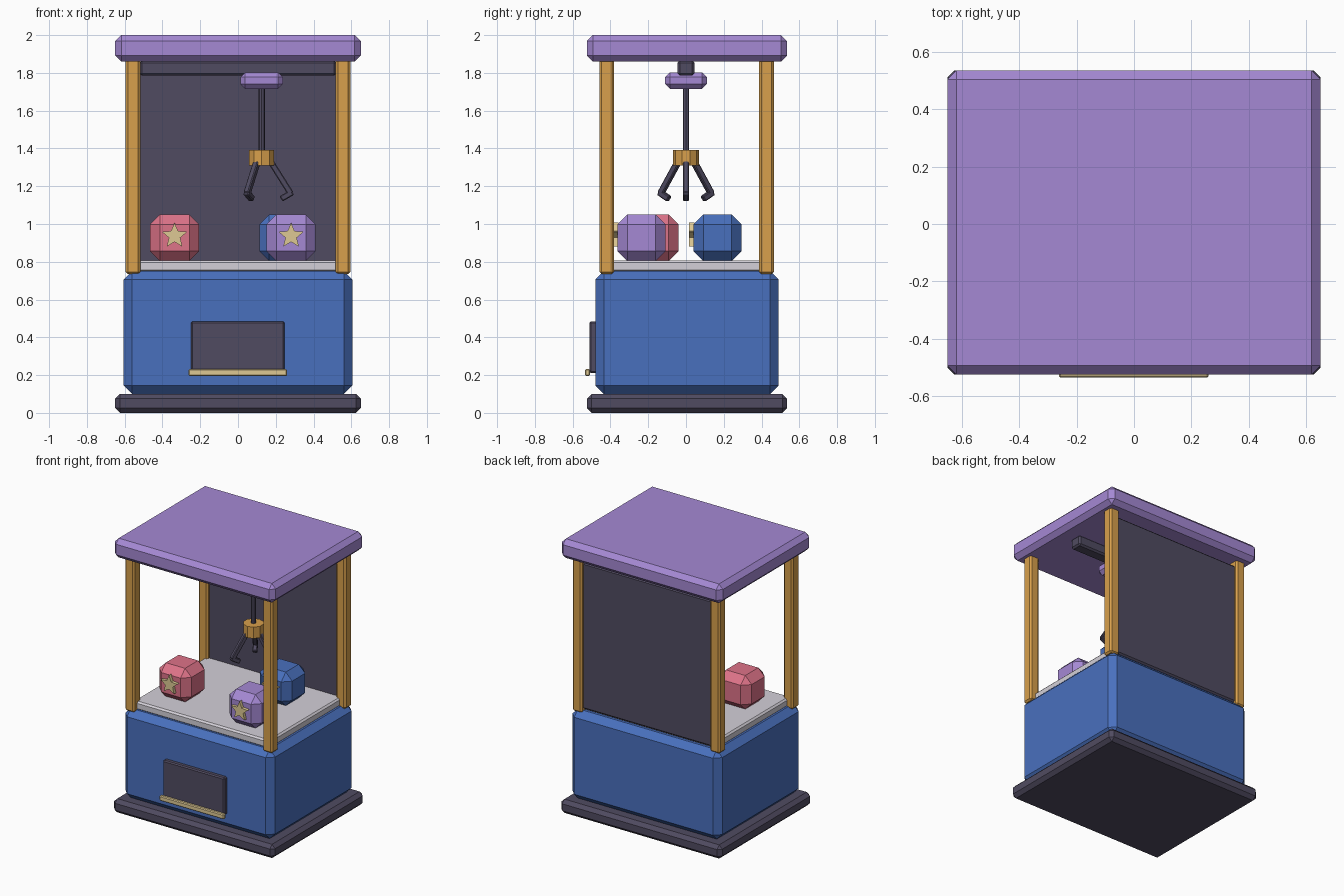
import bpy, bmesh
from math import sin, cos, pi, radians
from mathutils import Vector

old = bpy.data.objects.get("Cube")
if old:
    bpy.data.objects.remove(old, do_unlink=True)


def material(name, r, g, b):
    lin = [(c / 255 / 12.92 if c < 11 else ((c / 255 + 0.055) / 1.055) ** 2.4) for c in (r, g, b)]
    m = bpy.data.materials.new(name)
    m.use_nodes = True
    m.diffuse_color = (*lin, 1)
    m.node_tree.nodes["Principled BSDF"].inputs["Base Color"].default_value = (*lin, 1)
    return m


PURPLE = material("lilac purple", 165, 137, 212)
BLUE = material("cabinet blue", 73, 112, 190)
GOLD = material("warm gold", 216, 160, 76)
PINK = material("rose pink", 222, 115, 137)
CREAM = material("pale cream", 222, 201, 148)
GREY = material("light grey", 212, 208, 216)
DARK = material("dark slate", 80, 75, 97)


def finish(name, bm, mat, bevel=0):
    """Turn a bmesh into a flat-shaded object with an optional chamfer."""
    bmesh.ops.recalc_face_normals(bm, faces=bm.faces)
    me = bpy.data.meshes.new(name)
    bm.to_mesh(me)
    bm.free()
    me.materials.append(mat)
    ob = bpy.data.objects.new(name, me)
    bpy.context.collection.objects.link(ob)
    if bevel:
        mod = ob.modifiers.new("chamfer", "BEVEL")
        mod.width = bevel
        mod.segments = 1
    return ob


def box(name, x, y, z, mat, bevel=0):
    """Box from (min, max) ranges on each axis."""
    bm = bmesh.new()
    bmesh.ops.create_cube(bm, size=1)
    for v in bm.verts:
        v.co = [r[0] if c < 0 else r[1] for c, r in zip(v.co, (x, y, z))]
    return finish(name, bm, mat, bevel)


def cylinder(name, x, y, z, radius, sides, mat, bevel=0):
    bm = bmesh.new()
    bmesh.ops.create_cone(bm, cap_ends=True, segments=sides, radius1=radius,
                          radius2=radius, depth=z[1] - z[0])
    bmesh.ops.translate(bm, verts=bm.verts, vec=(x, y, (z[0] + z[1]) / 2))
    return finish(name, bm, mat, bevel)


def bar(name, a, b, width, mat):
    """Square bar between two points."""
    a, b = Vector(a), Vector(b)
    bm = bmesh.new()
    bmesh.ops.create_cube(bm, size=1)
    bmesh.ops.scale(bm, verts=bm.verts, vec=(width, width, (b - a).length))
    bm.transform((b - a).to_track_quat("Z", "Y").to_matrix().to_4x4())
    bmesh.ops.translate(bm, verts=bm.verts, vec=(a + b) / 2)
    return finish(name, bm, mat, 0.005)


def star(name, x, y, z, radius, depth, mat):
    """Five-pointed star facing the front, its back at y."""
    bm = bmesh.new()
    ring = []
    for i in range(10):
        r = radius if i % 2 == 0 else radius * 0.45
        t = pi / 2 + i * pi / 5
        ring.append(bm.verts.new((x + r * cos(t), y, z + r * sin(t))))
    face = bm.faces.new(ring)
    new = bmesh.ops.extrude_face_region(bm, geom=[face])["geom"]
    bmesh.ops.translate(bm, verts=[g for g in new if isinstance(g, bmesh.types.BMVert)],
                        vec=(0, -depth, 0))
    return finish(name, bm, mat)


# Cabinet
SLAB = ((-0.65, 0.65), (-0.525, 0.535))
box("base_plinth", *SLAB, (0, 0.1), DARK, 0.025)
box("roof", *SLAB, (1.86, 2), PURPLE, 0.032)
box("cabinet_body", (-0.605, 0.605), (-0.48, 0.49), (0.1, 0.752), BLUE, 0.045)
box("play_floor", (-0.55, 0.55), (-0.425, 0.43), (0.745, 0.807), GREY, 0.012)
box("back_panel", (-0.53, 0.53), (0.41, 0.445), (0.76, 1.83), DARK, 0.012)

# Corner posts
for sx, side in ((-1, "right"), (1, "left")):
    for sy, end in ((-1, "front"), (1, "back")):
        cx, cy = sx * 0.556, sy * 0.423 + 0.003
        box(f"{end}_{side}_post", (cx - 0.039, cx + 0.039), (cy - 0.039, cy + 0.039),
            (0.735, 1.88), GOLD, 0.012)

# Prize door and ledge
box("prize_door", (-0.25, 0.247), (-0.512, -0.47), (0.21, 0.485), DARK, 0.008)
box("prize_ledge", (-0.262, 0.26), (-0.535, -0.508), (0.195, 0.232), CREAM, 0.006)

# Gantry and claw
CX = 0.125
box("gantry_rail", (-0.52, 0.52), (-0.045, 0.045), (1.785, 1.865), DARK, 0.012)
box("claw_carriage", (CX - 0.112, CX + 0.112), (-0.11, 0.11), (1.715, 1.802), PURPLE, 0.025)
cylinder("claw_cable", CX, 0, (1.36, 1.74), 0.017, 8, DARK)
cylinder("claw_hub", CX, 0, (1.31, 1.393), 0.07, 10, GOLD)
for i in range(3):
    t = radians(120 * i)

    def at(r, z):
        return (CX + r * cos(t), r * sin(t), z)

    bar(f"claw_finger_{i + 1}", at(0.045, 1.335), at(0.155, 1.16), 0.032, DARK)
    bar(f"claw_tip_{i + 1}", at(0.163, 1.168), at(0.103, 1.133), 0.032, DARK)

# Prizes with star badges
for label, x, y, mat in (("pink", -0.336, -0.167, PINK), ("purple", 0.281, -0.236, PURPLE),
                         ("blue", 0.243, 0.167, BLUE)):
    box(f"{label}_prize", (x - 0.13, x + 0.13), (y - 0.127, y + 0.127),
        (0.804, 1.05), mat, 0.052)
    star(f"{label}_prize_star", x, y - 0.122, 0.937, 0.07, 0.028, CREAM)
